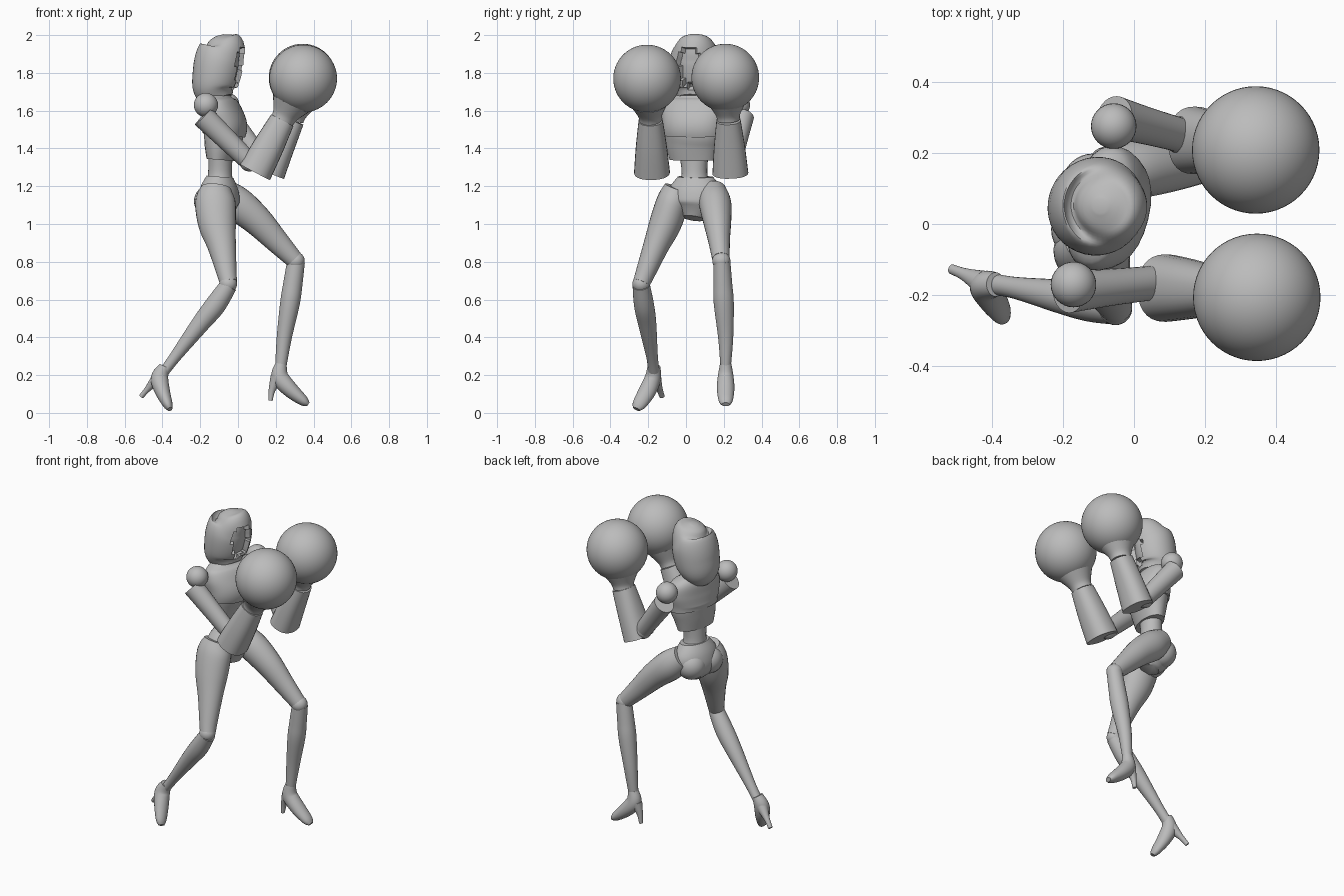
import bpy
import bmesh
import math
from mathutils import Vector

cube = bpy.data.objects.get("Cube")
if cube:
    bpy.data.objects.remove(cube, do_unlink=True)

# One flat material for the whole figure
grey = bpy.data.materials.new("plain_grey")
grey.use_nodes = True
grey_value = (0.5, 0.5, 0.5, 1)
grey.diffuse_color = grey_value
grey.node_tree.nodes["Principled BSDF"].inputs["Base Color"].default_value = grey_value

SIDEWAYS = Vector((0, 1, 0))
SHOULDER_AXIS = Vector((0.24, 0.97, 0)).normalized()   # the twisted upper body
FACING = Vector((0.97, -0.24, 0)).normalized()


def finish(name, bm):
    """Turn a bmesh into a named, smooth shaded object."""
    bmesh.ops.recalc_face_normals(bm, faces=bm.faces[:])
    mesh = bpy.data.meshes.new(name)
    bm.to_mesh(mesh)
    bm.free()
    mesh.materials.append(grey)
    obj = bpy.data.objects.new(name, mesh)
    bpy.context.collection.objects.link(obj)
    bpy.ops.object.select_all(action='DESELECT')
    obj.select_set(True)
    bpy.context.view_layer.objects.active = obj
    bpy.ops.object.shade_smooth_by_angle(angle=math.radians(40))
    return obj


def smooth_rings(rings, steps):
    """Catmull-Rom resampling of (x, y, z, depth, width) rings."""
    out = []
    last = len(rings) - 1
    for i in range(last):
        a, b, c, d = (rings[max(0, min(last, i + k))] for k in (-1, 0, 1, 2))
        for s in range(steps):
            t = s / steps
            out.append([q + 0.5 * t * (r - p + t * (2 * p - 5 * q + 4 * r - e
                        + t * (3 * (q - r) + e - p)))
                        for p, q, r, e in zip(a, b, c, d)])
    out.append(list(rings[-1]))
    return out


def loft_mesh(rings, axis=SIDEWAYS, sides=28, steps=5, power=1.0):
    """Skin oval cross-sections placed square to a path."""
    bm = bmesh.new()
    rings = smooth_rings(rings, steps)
    centres = [Vector(r[:3]) for r in rings]
    loops = []
    for i, ring in enumerate(rings):
        tangent = (centres[min(i + 1, len(rings) - 1)] - centres[max(i - 1, 0)]).normalized()
        wide = (axis - tangent * axis.dot(tangent)).normalized()
        deep = wide.cross(tangent)
        loop = []
        for k in range(sides):
            angle = math.tau * k / sides
            c, s = math.cos(angle), math.sin(angle)
            c = math.copysign(abs(c) ** power, c)
            s = math.copysign(abs(s) ** power, s)
            loop.append(bm.verts.new(centres[i] + deep * c * ring[3] + wide * s * ring[4]))
        loops.append(loop)
    for low, high in zip(loops, loops[1:]):
        for k in range(sides):
            n = (k + 1) % sides
            bm.faces.new((low[k], low[n], high[n], high[k]))
    bm.faces.new(loops[0])
    bm.faces.new(loops[-1])
    bmesh.ops.recalc_face_normals(bm, faces=bm.faces[:])
    return bm


def loft(name, rings, **options):
    return finish(name, loft_mesh(rings, **options))


def ball(name, centre, radius, segments=32):
    bm = bmesh.new()
    bmesh.ops.create_uvsphere(bm, u_segments=segments, v_segments=segments // 2, radius=radius)
    bmesh.ops.translate(bm, vec=Vector(centre), verts=bm.verts[:])
    return finish(name, bm)


# Hooded head with a recessed face opening
head = loft_mesh([
    (-.11, .045, 1.66, .085, .09), (-.125, .05, 1.72, .115, .125),
    (-.11, .05, 1.8, .13, .138), (-.095, .05, 1.88, .13, .135),
    (-.078, .05, 1.94, .115, .11), (-.09, .05, 1.98, .075, .07),
    (-.095, .05, 2, .02, .02)], axis=SHOULDER_AXIS, sides=40)
middle = Vector((-.1, .05, 0))
opening = []
for f in head.faces:
    p = f.calc_center_median() - middle
    oval = (p.dot(SHOULDER_AXIS) / .072) ** 2 + ((p.z - 1.83) / .12) ** 2
    if oval < 1 and p.dot(FACING) > 0:
        opening.append(f)
bmesh.ops.inset_region(head, faces=opening, thickness=.008, depth=-.028)
finish("hooded_head", head)
loft("neck", [(-.1, .05, 1.62, .05, .055), (-.09, .05, 1.72, .045, .048)], axis=SHOULDER_AXIS)

# Torso: rib cage, chest shell, waist and pelvis
loft("rib_cage", [
    (-.092, .035, 1.34, .07, .125), (-.085, .035, 1.42, .09, .145),
    (-.075, .04, 1.5, .105, .158), (-.085, .045, 1.6, .09, .16)], axis=SHOULDER_AXIS)
loft("chest_shell", [
    (-.075, .04, 1.47, .108, .162), (-.072, .04, 1.52, .115, .168),
    (-.085, .045, 1.59, .1, .178), (-.1, .05, 1.65, .078, .16),
    (-.1, .05, 1.69, .05, .085), (-.1, .05, 1.7, .04, .05)], axis=SHOULDER_AXIS, power=.9)
loft("waist", [
    (-.095, .045, 1.2, .072, .085), (-.095, .045, 1.27, .063, .068),
    (-.092, .042, 1.37, .063, .078)], axis=SHOULDER_AXIS)
loft("pelvis", [
    (-.095, .05, 1.25, .07, .095), (-.1, .05, 1.18, .1, .145),
    (-.1, .05, 1.1, .105, .14), (-.085, .04, 1.03, .055, .06)], axis=SHOULDER_AXIS)
for side, centre in (("right", (-.145, -.015, 1.12)), ("left", (-.115, .11, 1.12))):
    ball(side + "_buttock", centre, .088)

# Legs
loft("right_thigh", [
    (-.115, -.045, 1.19, .08, .07), (-.12, -.07, 1.12, .106, .085),
    (-.11, -.11, 1, .1, .085), (-.085, -.16, .88, .075, .068),
    (-.06, -.215, .74, .053, .052), (-.05, -.235, .69, .046, .046)])
loft("left_thigh", [
    (-.08, .14, 1.17, .075, .075), (0, .155, 1.105, .09, .085),
    (.1, .165, 1.02, .08, .075), (.2, .175, .915, .064, .058),
    (.295, .185, .815, .048, .046)])
loft("right_shin", [
    (-.05, -.237, .675, .046, .046), (-.12, -.222, .57, .055, .053),
    (-.2, -.205, .47, .048, .048), (-.33, -.18, .3, .031, .031),
    (-.39, -.17, .22, .027, .03)])
loft("left_shin", [
    (.307, .19, .8, .047, .045), (.29, .195, .68, .051, .05),
    (.275, .2, .58, .052, .053), (.245, .21, .4, .04, .04),
    (.227, .21, .25, .03, .028)])
ball("right_knee", (-.052, -.237, .683), .047)
ball("left_knee", (.305, .187, .805), .048)

# High heeled feet
loft("right_foot", [
    (-.388, -.17, .245, .03, .034), (-.415, -.175, .185, .046, .043),
    (-.4, -.205, .115, .04, .046), (-.372, -.248, .045, .026, .036),
    (-.36, -.262, .02, .014, .02)])
loft("right_heel", [
    (-.425, -.165, .185, .035, .035), (-.475, -.142, .13, .017, .018),
    (-.512, -.127, .087, .013, .014)])
loft("left_foot", [
    (.228, .21, .26, .03, .03), (.222, .21, .19, .046, .042),
    (.275, .21, .125, .042, .046), (.345, .21, .065, .028, .037),
    (.372, .21, .045, .012, .02)])
loft("left_heel", [
    (.205, .21, .185, .035, .035), (.18, .21, .12, .018, .018),
    (.172, .21, .065, .011, .013)])

# Arms: shoulder ball, flared upper arm, elbow, bell-shaped forearm and round glove
arms = {
    "right": dict(shoulder=(-.17, -.17, 1.63), top=(-.185, -.19, 1.57), elbow=(.06, -.165, 1.33),
                  cuff=(.09, -.18, 1.275), wrist=(.235, -.187, 1.55), glove=(.345, -.206, 1.77), depth=.09),
    "left": dict(shoulder=(-.057, .275, 1.63), top=(-.055, .3, 1.57), elbow=(.13, .25, 1.33),
                 cuff=(.17, .235, 1.27), wrist=(.285, .225, 1.55), glove=(.342, .208, 1.775), depth=.08),
}
for side, arm in arms.items():
    at = {k: Vector(v) for k, v in arm.items() if k != "depth"}
    depth = arm["depth"]
    ball(side + "_shoulder", at["shoulder"], .064)
    mid = at["top"].lerp(at["elbow"], .5)
    loft(side + "_upper_arm", [
        (*at["top"], .062, .06), (*mid, .056, .052), (*at["elbow"], .05, .048)])
    ball(side + "_elbow", at["elbow"], .052)
    mid = at["cuff"].lerp(at["wrist"], .5)
    loft(side + "_forearm", [
        (*at["cuff"], depth, .095), (*mid, depth * .9, .082), (*at["wrist"], .066, .064)],
        power=.85)
    near, far = (at["wrist"].lerp(at["glove"], t) for t in (.14, .4))
    loft(side + "_glove_cuff", [
        (*at["wrist"], .062, .06), (*near, .07, .066), (*far, .105, .1)])
    ball(side + "_glove", at["glove"], .179, 56)
